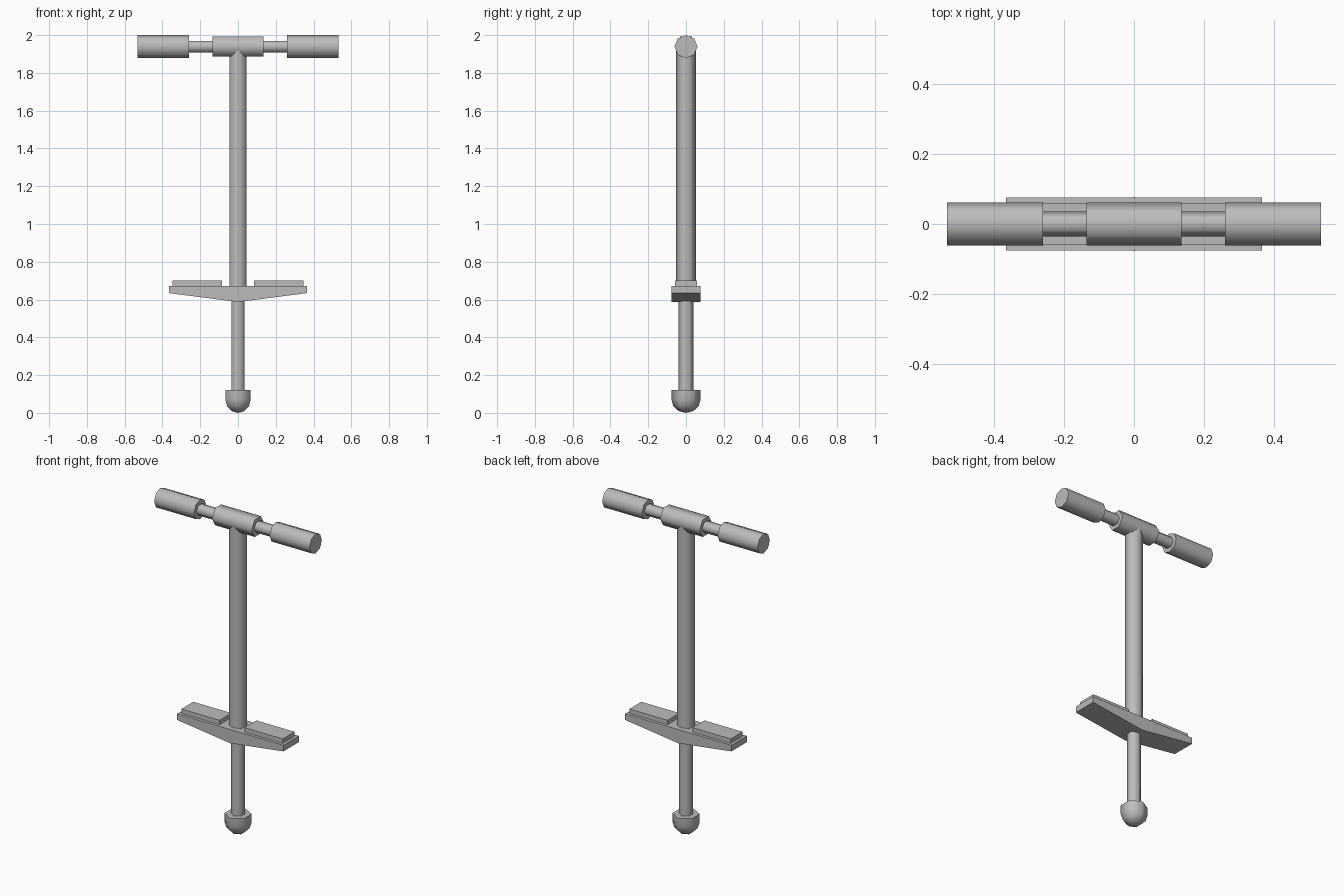
import bpy
import bmesh
from math import radians, sin, cos

cube = bpy.data.objects.get("Cube")
if cube:
    bpy.data.objects.remove(cube, do_unlink=True)

grey = bpy.data.materials.new("plain grey")
grey.use_nodes = True
COLOR = (0.5, 0.5, 0.5, 1)
grey.diffuse_color = COLOR
grey.node_tree.nodes["Principled BSDF"].inputs["Base Color"].default_value = COLOR

BAR_Z = 1.939


def finish(obj, name, smooth=True):
    obj.name = name
    obj.data.name = name
    obj.data.materials.append(grey)
    bpy.ops.object.select_all(action="DESELECT")
    obj.select_set(True)
    bpy.context.view_layer.objects.active = obj
    if smooth:
        bpy.ops.object.shade_smooth_by_angle(angle=radians(65))
    return obj


def upright_tube(name, radius, z0, z1, sides=6):
    bpy.ops.mesh.primitive_cylinder_add(
        vertices=sides, radius=radius, depth=z1 - z0, location=(0, 0, (z0 + z1) / 2))
    return finish(bpy.context.object, name)


def cross_tube(name, radius, x0, x1, sides=6):
    bpy.ops.mesh.primitive_cylinder_add(
        vertices=sides, radius=radius, depth=x1 - x0,
        location=((x0 + x1) / 2, 0, BAR_Z), rotation=(0, radians(90), 0))
    return finish(bpy.context.object, name)


def box(name, x0, x1, half_y, z0, z1):
    bpy.ops.mesh.primitive_cube_add(size=1, location=((x0 + x1) / 2, 0, (z0 + z1) / 2))
    obj = bpy.context.object
    obj.scale = (x1 - x0, 2 * half_y, z1 - z0)
    return finish(obj, name, smooth=False)


def from_bmesh(name, bm, smooth):
    bmesh.ops.recalc_face_normals(bm, faces=bm.faces[:])
    mesh = bpy.data.meshes.new(name)
    bm.to_mesh(mesh)
    bm.free()
    obj = bpy.data.objects.new(name, mesh)
    bpy.context.collection.objects.link(obj)
    return finish(obj, name, smooth)


# Posts
upright_tube("main_post", 0.052, 0.64, BAR_Z)
upright_tube("lower_shaft", 0.04, 0.1, 0.64)

# Handlebar with centre sleeve and two grips
cross_tube("handle_bar", 0.035, -0.3, 0.3)
cross_tube("handle_sleeve", 0.061, -0.136, 0.136)
for side, x0, x1 in (("left", 0.26, 0.533), ("right", -0.533, -0.26)):
    cross_tube(side + "_grip", 0.061, x0, x1, sides=8)

# Footboard: side profile extruded across the depth
profile = [(-0.365, 0.672), (-0.365, 0.634), (0, 0.587), (0.365, 0.634), (0.365, 0.672)]
bm = bmesh.new()
face = bm.faces.new([bm.verts.new((x, -0.076, z)) for x, z in profile])
new = bmesh.ops.extrude_face_region(bm, geom=[face])["geom"]
bmesh.ops.translate(bm, vec=(0, 0.152, 0),
                    verts=[v for v in new if isinstance(v, bmesh.types.BMVert)])
from_bmesh("footboard", bm, smooth=False)

# Foot pads
for side, x0, x1 in (("left", 0.086, 0.348), ("right", -0.348, -0.086)):
    box(side + "_foot_pad", x0, x1, 0.058, 0.665, 0.7)

# Rubber tip: six-sided cup with a domed underside
R, DOME = 0.077, 0.07
rings = [(R, 0.122)] + [(R * cos(radians(a)), DOME * (1 - sin(radians(a)))) for a in (0, 30, 60)]
bm = bmesh.new()
loops = [[bm.verts.new((r * sin(radians(60 * i)), r * cos(radians(60 * i)), z)) for i in range(6)]
         for r, z in rings]
for upper, lower in zip(loops, loops[1:]):
    for i in range(6):
        j = (i + 1) % 6
        bm.faces.new((upper[i], upper[j], lower[j], lower[i]))
bm.faces.new(loops[0])
pole = bm.verts.new((0, 0, 0))
for i in range(6):
    bm.faces.new((loops[-1][i], loops[-1][(i + 1) % 6], pole))
from_bmesh("rubber_tip", bm, smooth=True)
